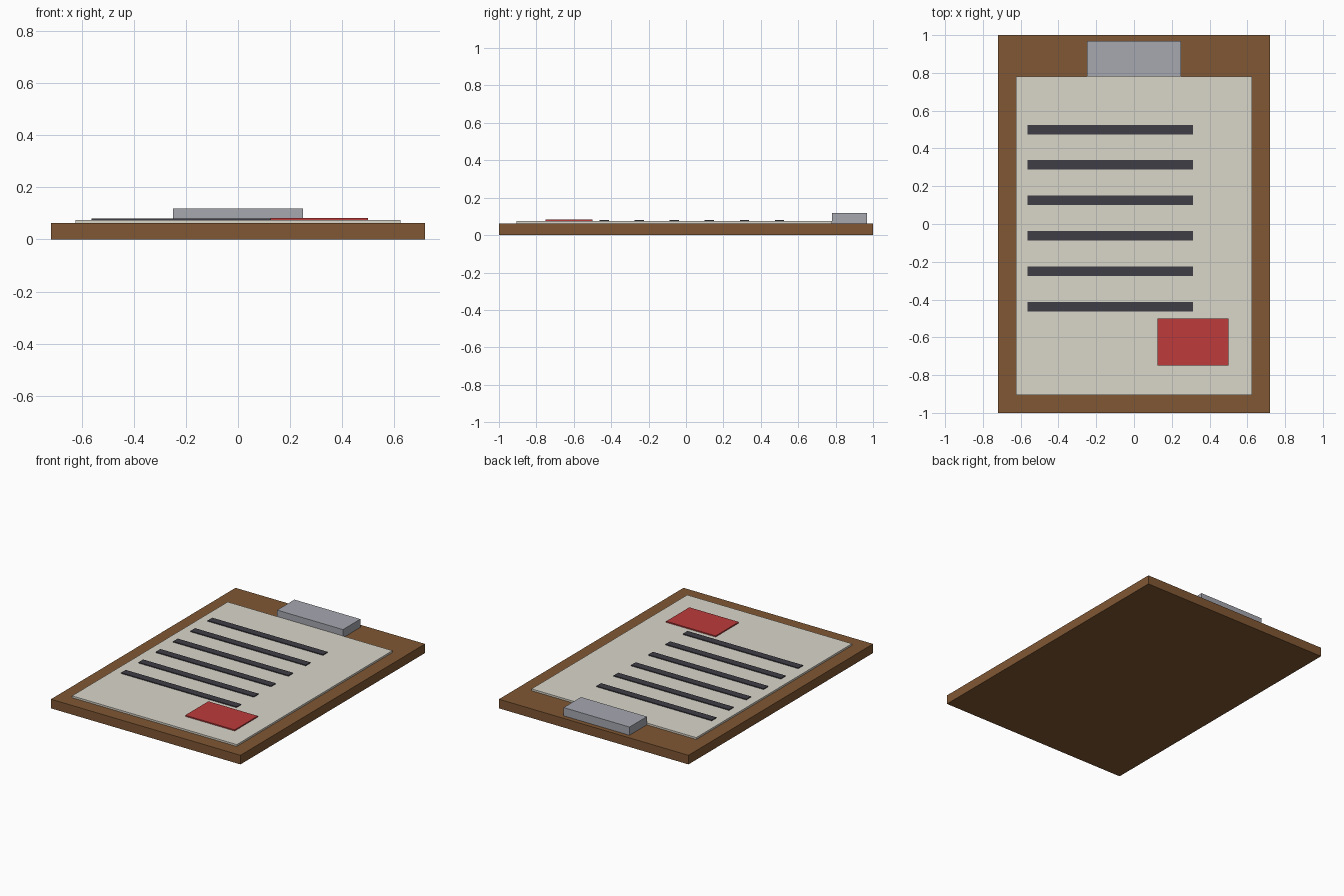
import bpy
import bmesh

if "Cube" in bpy.data.objects:
    bpy.data.objects.remove(bpy.data.objects["Cube"])


def material(name, rgb):
    # sRGB 0-255 to linear
    lin = [((c / 255 + 0.055) / 1.055) ** 2.4 for c in rgb]
    mat = bpy.data.materials.new(name)
    mat.diffuse_color = (*lin, 1)
    mat.use_nodes = True
    mat.node_tree.nodes["Principled BSDF"].inputs["Base Color"].default_value = mat.diffuse_color
    return mat


def box(name, x, y, z, mat):
    """Box from (min, max) ranges on each axis."""
    bm = bmesh.new()
    bmesh.ops.create_cube(bm, size=1)
    for v in bm.verts:
        v.co = [r[0] if c < 0 else r[1] for c, r in zip(v.co, (x, y, z))]
    mesh = bpy.data.meshes.new(name)
    bm.to_mesh(mesh)
    bm.free()
    mesh.materials.append(mat)
    obj = bpy.data.objects.new(name, mesh)
    bpy.context.collection.objects.link(obj)
    return obj


wood = material("wood", (128, 87, 51))
paper = material("paper", (218, 214, 202))
metal = material("metal", (166, 168, 176))
ink = material("ink", (62, 61, 70))
red = material("red", (189, 59, 59))

BOARD_TOP, PAPER_TOP = 0.0625, 0.075

# Backing board, sheet and clip
box("board", (-0.719, 0.719), (-1, 1), (0, BOARD_TOP), wood)
box("paper_sheet", (-0.625, 0.625), (-0.906, 0.781), (BOARD_TOP, PAPER_TOP), paper)
box("clip", (-0.25, 0.25), (0.781, 0.969), (BOARD_TOP, 0.119), metal)

# Evenly spaced ruled lines
for i in range(6):
    y = 0.5 - 0.1875 * i
    box(f"ruled_line_{i + 1}", (-0.5625, 0.3125), (y - 0.025, y + 0.025),
        (PAPER_TOP, 0.081), ink)

# Red stamp in the lower right corner
box("stamp", (0.125, 0.5), (-0.75, -0.5), (PAPER_TOP, 0.083), red)
